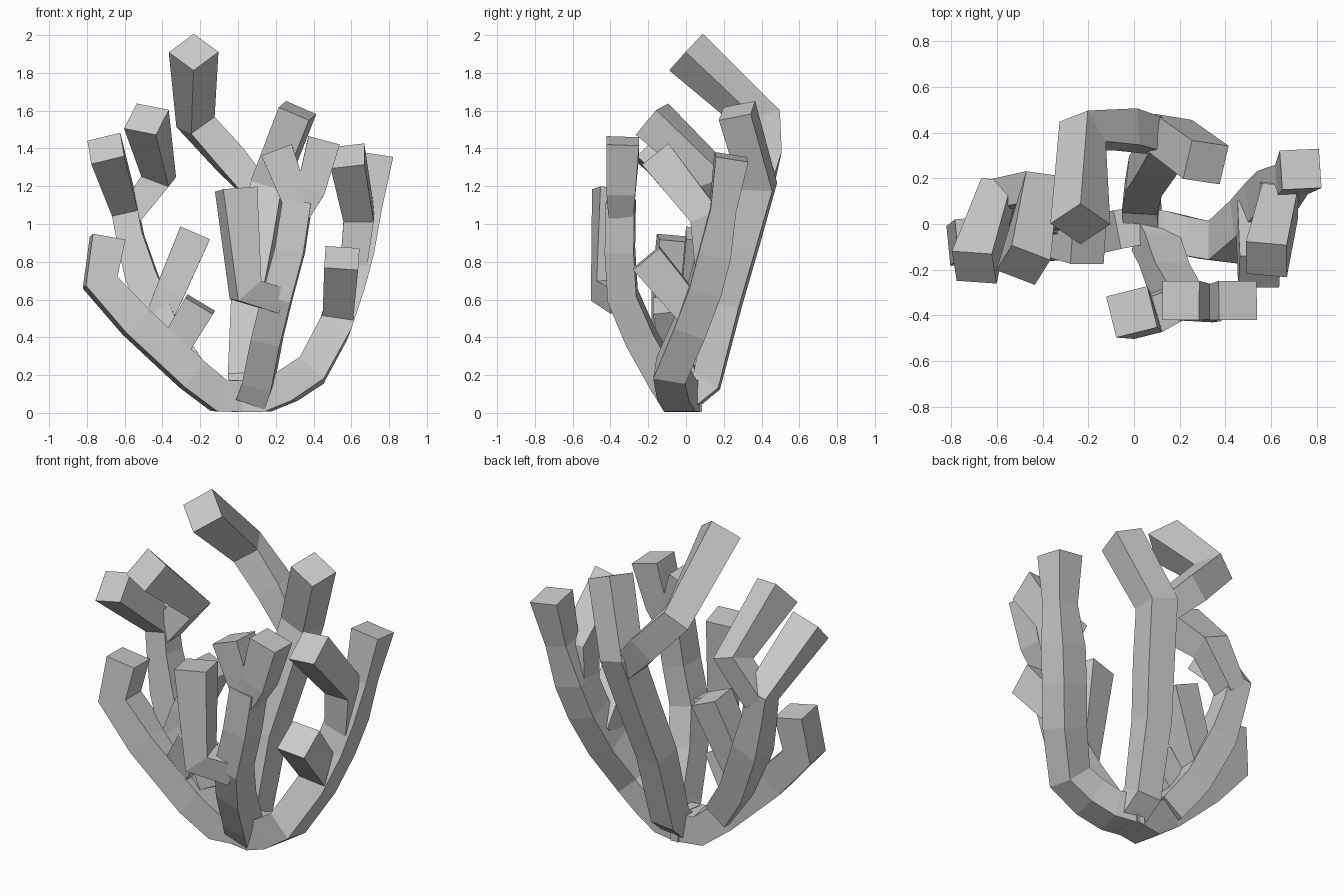
import bpy, bmesh
from math import radians
from mathutils import Vector, Matrix


def branch(name, pts, r0=0.08, r1=0.09, roll=0.0):
    """Sweep a square section along pts (x, y, z[, half width]) without twist."""
    p = [Vector(q[:3]) for q in pts]
    n = len(p)
    bm = bmesh.new()
    rings = []
    prev = (p[1] - p[0]).normalized()
    v = Vector((0, 1, 0))
    v = (v - v.dot(prev) * prev).normalized()
    for i in range(n):
        a = (p[i] - p[i - 1]).normalized() if i else prev
        b = (p[i + 1] - p[i]).normalized() if i < n - 1 else a
        t = (a + b).normalized()
        v = prev.rotation_difference(t) @ v
        v = (v - v.dot(t) * t).normalized()
        prev = t
        f = i / (n - 1)
        w = Matrix.Rotation(radians(roll) * f, 3, t) @ v
        u = w.cross(t)
        r = pts[i][3] if len(pts[i]) > 3 else r0 + (r1 - r0) * f
        rings.append([bm.verts.new(p[i] + r * (sx * u + sy * w))
                      for sx, sy in ((-1, -1), (1, -1), (1, 1), (-1, 1))])
    for lo, hi in zip(rings, rings[1:]):
        for k in range(4):
            m = (k + 1) % 4
            bm.faces.new((lo[k], lo[m], hi[m], hi[k]))
    bm.faces.new(rings[0][::-1])
    bm.faces.new(rings[-1])
    bmesh.ops.recalc_face_normals(bm, faces=bm.faces)
    me = bpy.data.meshes.new(name)
    bm.to_mesh(me)
    bm.free()
    ob = bpy.data.objects.new(name, me)
    bpy.context.collection.objects.link(ob)


# Back trunk, forking into a right tip and a tall bent left tip
branch("back_trunk", [(0.04, 0.01, 0.09), (0.03, 0.11, 0.17), (0.05, 0.21, 0.58),
                      (0.11, 0.30, 0.90), (0.16, 0.385, 1.20), (0.315, 0.27, 1.60)],
       0.075, 0.088)
branch("back_left_arm", [(0.13, 0.375, 1.15, 0.07), (-0.04, 0.415, 1.34),
                         (-0.225, 0.405, 1.54, 0.08), (-0.235, 0.0, 1.91)],
       0.075, 0.093, roll=25)

# Right trunk with an upright tip and two tips leaning forward
branch("right_trunk", [(-0.02, 0, 0.09), (0.14, -0.03, 0.09), (0.26, -0.06, 0.14),
                       (0.39, -0.08, 0.225), (0.51, 0.02, 0.45), (0.58, 0.10, 0.66),
                       (0.63, 0.15, 0.85), (0.69, 0.195, 1.08, 0.068),
                       (0.73, 0.24, 1.355)], 0.085, 0.087)
branch("right_upper_tip", [(0.61, 0.12, 0.76), (0.64, 0.10, 1.04),
                           (0.58, -0.155, 1.36)], 0.07)
branch("right_lower_tip", [(0.53, 0.04, 0.52), (0.55, -0.21, 0.82)])

# Left trunk with its bent end tip
branch("left_trunk", [(0.06, 0, 0.09), (-0.10, -0.03, 0.09), (-0.24, -0.06, 0.20),
                      (-0.54, -0.085, 0.48), (-0.73, -0.085, 0.69), (-0.69, -0.06, 0.925)],
       0.085, 0.088)
# Tall left branch behind it, forking near the top
branch("left_tall_branch", [(-0.24, -0.02, 0.22), (-0.38, 0.03, 0.42),
                            (-0.51, 0.09, 0.72), (-0.57, 0.115, 0.93, 0.07),
                            (-0.60, 0.13, 1.08, 0.07), (-0.70, -0.19, 1.40)], 0.078)
branch("left_inner_arm", [(-0.58, 0.13, 1.04), (-0.42, 0.15, 1.25, 0.078),
                          (-0.485, -0.18, 1.555)], 0.065, 0.092, roll=-10)
# Two short tips on the inside of the left trunk
branch("left_short_upper", [(-0.42, 0.04, 0.50), (-0.36, 0.05, 0.64),
                            (-0.23, 0.085, 0.945)], 0.07, 0.085)
branch("left_short_lower", [(-0.36, -0.05, 0.31), (-0.20, -0.09, 0.575)], 0.08, 0.085)

# Front trunk, two small top tips and an upright side branch
branch("front_trunk", [(0.08, -0.05, 0.085), (0.11, -0.11, 0.17), (0.155, -0.24, 0.40),
                       (0.21, -0.335, 0.62), (0.275, -0.35, 0.86), (0.315, -0.345, 1.12)],
       0.08, 0.076)
branch("front_left_tip", [(0.315, -0.345, 1.10), (0.205, -0.335, 1.39)], 0.07, 0.086)
branch("front_right_tip", [(0.32, -0.345, 1.06), (0.385, -0.345, 1.18),
                           (0.455, -0.335, 1.44)], 0.065, 0.086)
branch("front_side_branch", [(0.21, -0.335, 0.60), (0.04, -0.41, 0.65),
                             (-0.01, -0.385, 1.185)], 0.07, 0.093)
